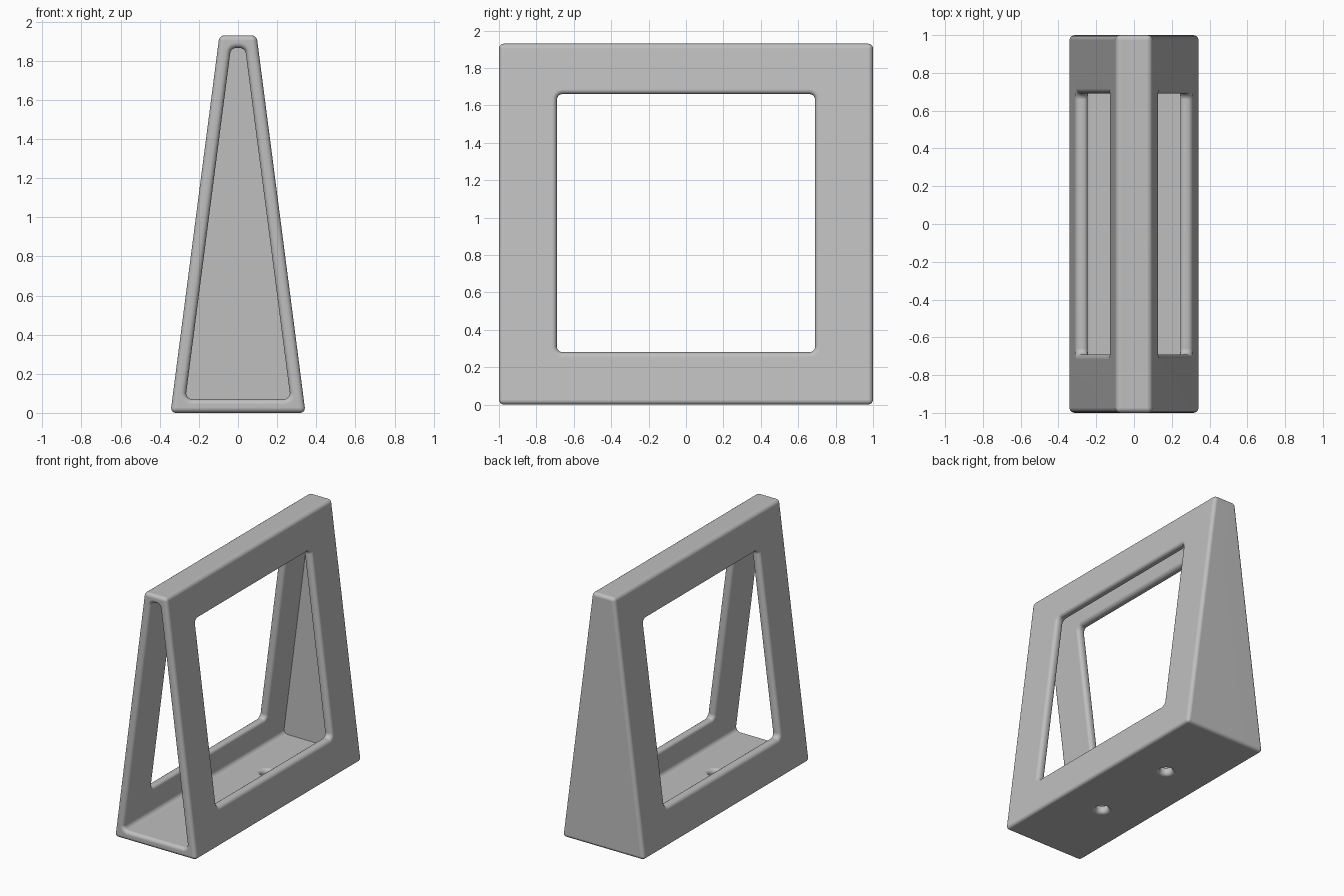
import bpy, bmesh, math
from mathutils import Vector

cube = bpy.data.objects.get("Cube")
if cube:
    bpy.data.objects.remove(cube, do_unlink=True)

HEIGHT, BASE, TOP = 1.93, 0.345, 0.095
WALL, FLOOR, ROUND = 0.067, 0.07, 0.027
SLOPE = (BASE - TOP) / HEIGHT


def half_width(z):
    return BASE - SLOPE * z


def rounded(corners, r, steps=5):
    """Fillet the corners of a convex counter-clockwise outline."""
    out = []
    for i, c in enumerate(corners):
        p = Vector(c)
        a = (Vector(corners[i - 1]) - p).normalized()
        b = (Vector(corners[(i + 1) % len(corners)]) - p).normalized()
        half = a.angle(b) / 2
        centre = p + (a + b).normalized() * (r / math.sin(half))
        start = p + a * (r / math.tan(half)) - centre
        end = p + b * (r / math.tan(half)) - centre
        for k in range(steps + 1):
            out.append(centre + start.lerp(end, k / steps).normalized() * r)
    return out


def prism(name, outline, axis, lo, hi):
    """Extrude a 2D outline along x, y or z."""
    place = {"x": lambda u, v, w: (w, u, v),
             "y": lambda u, v, w: (u, w, v),
             "z": lambda u, v, w: (u, v, w)}[axis]
    bm = bmesh.new()
    rings = [[bm.verts.new(place(u, v, w)) for u, v in outline] for w in (lo, hi)]
    bm.faces.new(rings[0])
    bm.faces.new(rings[1][::-1])
    n = len(outline)
    for i in range(n):
        j = (i + 1) % n
        bm.faces.new((rings[0][i], rings[0][j], rings[1][j], rings[1][i]))
    bmesh.ops.recalc_face_normals(bm, faces=bm.faces)
    mesh = bpy.data.meshes.new(name)
    bm.to_mesh(mesh)
    bm.free()
    ob = bpy.data.objects.new(name, mesh)
    bpy.context.collection.objects.link(ob)
    return ob


def trapezoid(z0, z1, inset):
    a, b = half_width(z0) - inset, half_width(z1) - inset
    return [(-a, z0), (a, z0), (b, z1), (-b, z1)]


# Tapered body
frame = prism("tapered_frame", trapezoid(0, HEIGHT, 0), "y", -1, 1)

# Hollow open at the front, side window, and two screw holes in the floor
cutters = [
    prism("hollow_cutter", rounded(trapezoid(FLOOR, 1.865, WALL), 0.03),
          "y", -1.2, 1 - WALL),
    prism("window_cutter", rounded([(-0.69, 0.28), (0.69, 0.28), (0.69, 1.66), (-0.69, 1.66)], 0.03),
          "x", -0.6, 0.6),
]
for y in (-0.35, 0.35):
    circle = [(0.045 * math.cos(t * math.tau / 24), y + 0.045 * math.sin(t * math.tau / 24))
              for t in range(24)]
    cutters.append(prism("screw_hole_cutter", circle, "z", -0.1, 0.2))
for c in cutters:
    c.hide_render = True
    m = frame.modifiers.new(c.name, "BOOLEAN")
    m.operation, m.solver, m.object = "DIFFERENCE", "EXACT", c

# Bake the cuts, then round every sharp convex edge
bpy.context.view_layer.update()
baked = bpy.data.meshes.new_from_object(
    frame.evaluated_get(bpy.context.evaluated_depsgraph_get()))
frame.modifiers.clear()
frame.data = baked
for c in cutters:
    bpy.data.objects.remove(c, do_unlink=True)

bm = bmesh.new()
bm.from_mesh(baked)
bmesh.ops.remove_doubles(bm, verts=bm.verts, dist=0.0001)
sharp = [e for e in bm.edges if e.is_manifold and e.is_convex
         and e.calc_face_angle(0) > math.radians(40)]
bmesh.ops.bevel(bm, geom=sharp, offset=ROUND, offset_type="OFFSET", segments=4,
                profile=0.5, affect="EDGES", clamp_overlap=False)
bm.to_mesh(baked)
bm.free()

# Plain grey finish
grey = bpy.data.materials.new("plain_grey")
grey.use_nodes = True
colour = (0.52, 0.52, 0.52, 1)
grey.diffuse_color = colour
grey.node_tree.nodes["Principled BSDF"].inputs["Base Color"].default_value = colour
baked.materials.clear()
baked.materials.append(grey)

# Smooth shading with flat large faces
bpy.ops.object.select_all(action="DESELECT")
frame.select_set(True)
bpy.context.view_layer.objects.active = frame
bpy.ops.object.shade_smooth_by_angle(angle=math.radians(40))
weighted = frame.modifiers.new("flat_faces", "WEIGHTED_NORMAL")
weighted.keep_sharp = True
